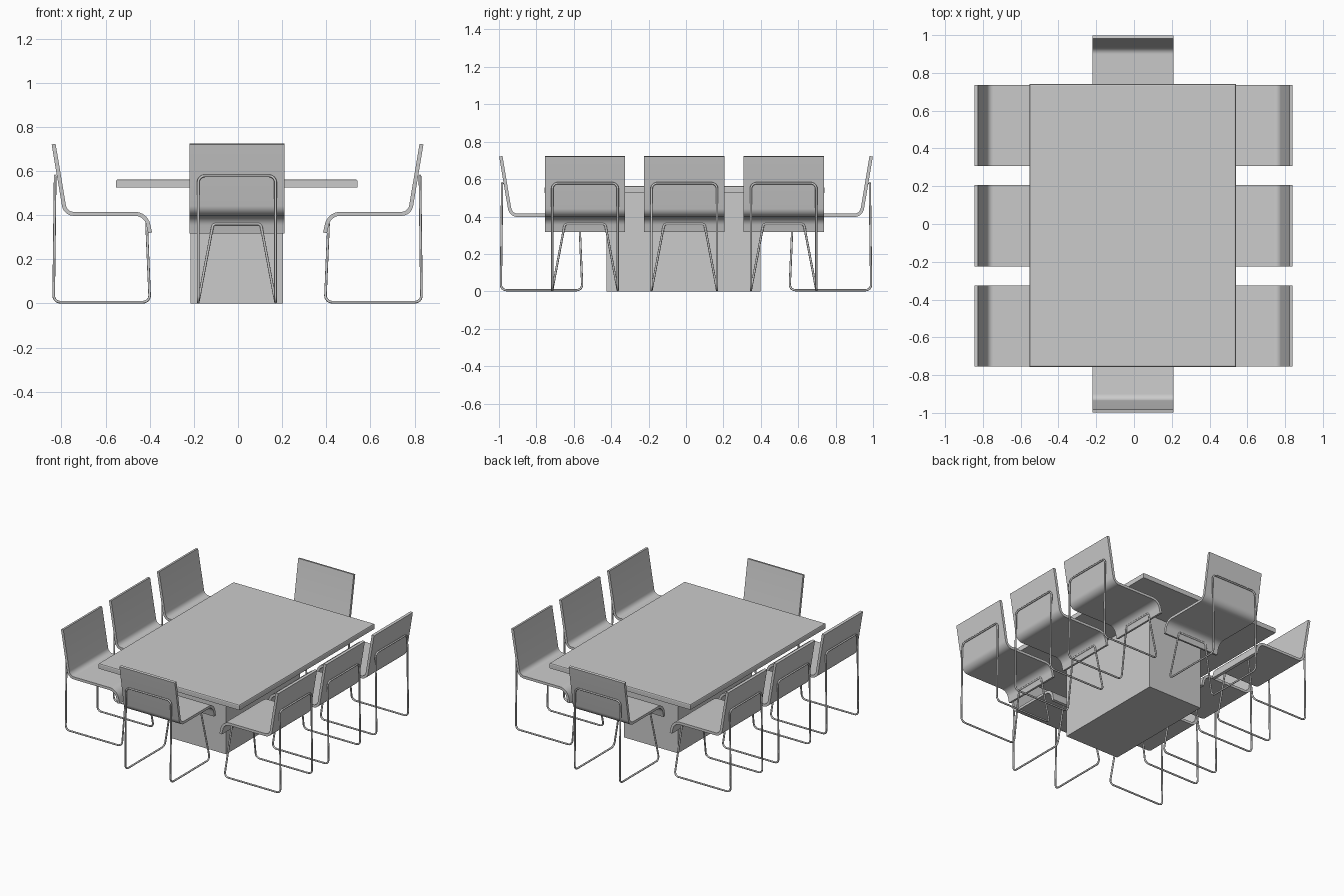
import bpy, bmesh, math
from mathutils import Vector

cube = bpy.data.objects.get("Cube")
if cube:
    bpy.data.objects.remove(cube)

grey = bpy.data.materials.new("light_grey")
grey.use_nodes = True
grey.diffuse_color = (0.6, 0.6, 0.6, 1)
grey.node_tree.nodes["Principled BSDF"].inputs["Base Color"].default_value = (0.6, 0.6, 0.6, 1)


def add(name, data):
    obj = bpy.data.objects.new(name, data)
    bpy.context.collection.objects.link(obj)
    return obj


def rounded(points, radii, closed, steps=6):
    """Path through the points with each corner replaced by an arc."""
    pts = [Vector(p) for p in points]
    path = []
    for i, p in enumerate(pts):
        if not closed and i in (0, len(pts) - 1):
            path.append(p)
            continue
        a = (pts[i - 1] - p).normalized()
        b = (pts[(i + 1) % len(pts)] - p).normalized()
        half = a.angle(b) / 2
        r = radii[i]
        centre = p + (a + b).normalized() * r / math.sin(half)
        start = p + a * r / math.tan(half) - centre
        end = p + b * r / math.tan(half) - centre
        sweep = start.angle(end)
        for k in range(steps + 1):
            t = k / steps
            path.append(centre + (start * math.sin((1 - t) * sweep)
                                  + end * math.sin(t * sweep)) / math.sin(sweep))
    return path


def box(name, size, centre, bevel=0):
    bm = bmesh.new()
    bmesh.ops.create_cube(bm, size=1)
    bmesh.ops.scale(bm, vec=size, verts=bm.verts)
    if bevel:
        top = [e for e in bm.edges if all(v.co.z > 0 for v in e.verts)]
        bmesh.ops.bevel(bm, geom=top, offset=bevel, segments=2, profile=0.5, affect='EDGES')
    mesh = bpy.data.meshes.new(name)
    bm.to_mesh(mesh)
    bm.free()
    mesh.materials.append(grey)
    add(name, mesh).location = centre


# Table
box("table_top", (1.094, 1.496, 0.037), (-0.006, -0.008, 0.5435), 0.008)
box("table_pedestal", (0.42, 0.822, 0.527), (-0.006, -0.013, 0.2635))

# Chair shell: one bent sheet running from backrest to front lip
HALF = 0.215
profile = rounded([(0.833, 0, 0.722), (0.780, 0, 0.406), (0.415, 0, 0.406), (0.396, 0, 0.32)],
                  [0, 0.045, 0.062, 0], False, 8)
bm = bmesh.new()
rows = [[bm.verts.new((p.x, s * HALF, p.z)) for s in (-1, 1)] for p in profile]
for r0, r1 in zip(rows, rows[1:]):
    bm.faces.new((r0[0], r0[1], r1[1], r1[0]))
bmesh.ops.recalc_face_normals(bm, faces=bm.faces)
shell_mesh = bpy.data.meshes.new("chair_shell")
bm.to_mesh(shell_mesh)
bm.free()
shell_mesh.materials.append(grey)

# Chair frame: one closed loop of bent rod
side = [(0.826, 0.175, 0.578), (0.833, 0.175, 0.006), (0.397, 0.175, 0.006), (0.412, 0.108, 0.36)]
radii = [0.03, 0.03, 0.03, 0.015]
loop = side + [(x, -y, z) for x, y, z in reversed(side)]
path = rounded(loop, radii + radii[::-1], True)
rod = bpy.data.curves.new("chair_frame", 'CURVE')
rod.dimensions = '3D'
rod.bevel_depth = 0.006
rod.bevel_resolution = 2
spline = rod.splines.new('POLY')
spline.points.add(len(path) - 1)
for point, co in zip(spline.points, path):
    point.co = (*co, 1)
spline.use_cyclic_u = True
spline.use_smooth = True
rod.materials.append(grey)


def chair(name, location, degrees):
    shell = add(name + "_shell", shell_mesh)
    solid = shell.modifiers.new("thickness", 'SOLIDIFY')
    solid.thickness = 0.018
    solid.offset = 0
    frame = add(name + "_frame", rod)
    for obj in (shell, frame):
        obj.location = location
        obj.rotation_euler.z = math.radians(degrees)
    return shell


# Three chairs along each side and one at each end
shells = []
for y, place in ((-0.54, "front"), (-0.009, "middle"), (0.522, "back")):
    shells.append(chair(f"left_{place}_chair", (-0.002, y, 0), 0))
    shells.append(chair(f"right_{place}_chair", (-0.002, y, 0), 180))
shells.append(chair("back_end_chair", (-0.005, 0.157, 0), 90))
shells.append(chair("front_end_chair", (-0.005, -0.157, 0), -90))

# Smooth bends with crisp rims
bpy.ops.object.select_all(action='DESELECT')
shells[0].select_set(True)
bpy.context.view_layer.objects.active = shells[0]
for obj in shells[1:]:
    obj.data = shell_mesh
for poly in shell_mesh.polygons:
    poly.use_smooth = True
for obj in shells:
    rim = obj.modifiers.new("crisp_rim", 'EDGE_SPLIT')
    rim.split_angle = math.radians(40)
